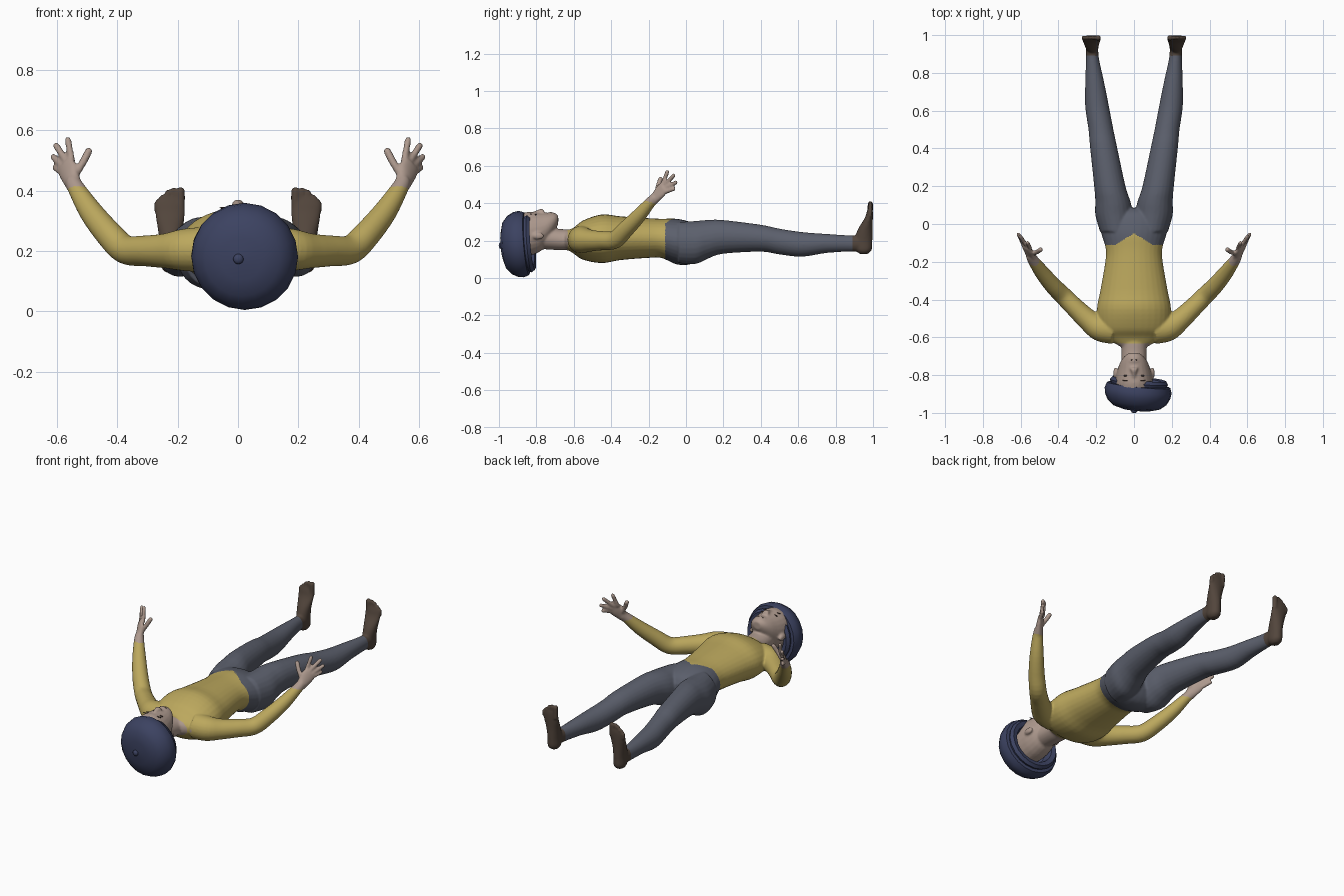
import bpy, bmesh, math
from mathutils import Vector, Matrix

if "Cube" in bpy.data.objects:
    bpy.data.objects.remove(bpy.data.objects["Cube"])

X, Y, Z = Vector((1, 0, 0)), Vector((0, 1, 0)), Vector((0, 0, 1))


def material(name, rgb):
    m = bpy.data.materials.new(name)
    m.diffuse_color = (*rgb, 1)
    m.use_nodes = True
    m.node_tree.nodes["Principled BSDF"].inputs["Base Color"].default_value = m.diffuse_color
    return m


def spline(rows, sub):
    # smooth in-between stations (Catmull-Rom)
    out = []
    for i in range(len(rows) - 1):
        p0, p1 = rows[max(i - 1, 0)], rows[i]
        p2, p3 = rows[i + 1], rows[min(i + 2, len(rows) - 1)]
        for k in range(sub):
            t = k / sub
            out.append([b + .5 * t * (c - a + t * (2*a - 5*b + 4*c - d + t * (3*(b - c) + d - a)))
                        for a, b, c, d in zip(p0, p1, p2, p3)])
    return out + [rows[-1]]


def tube(bm, rows, side=X, axis=None, sides=24, sub=4, caps=True):
    # loft of elliptical rings; each row is x, y, z, half width, half depth
    rows = spline(rows, sub)
    pts = [Vector(r[:3]) for r in rows]
    rings = []
    for i, r in enumerate(rows):
        t = axis or (pts[min(i + 1, len(pts) - 1)] - pts[max(i - 1, 0)])
        t = t.normalized()
        s = (side - t * side.dot(t)).normalized()
        w = t.cross(s)
        rings.append([bm.verts.new(pts[i] + s * r[3] * math.cos(a) + w * r[4] * math.sin(a))
                      for a in (2 * math.pi * k / sides for k in range(sides))])
    for a, b in zip(rings, rings[1:]):
        for k in range(sides):
            j = (k + 1) % sides
            bm.faces.new((a[k], a[j], b[j], b[k]))
    if caps:
        bm.faces.new(rings[0])
        bm.faces.new(rings[-1])


def ball(bm, loc, size):
    bmesh.ops.create_uvsphere(bm, u_segments=16, v_segments=10, radius=1,
                              matrix=Matrix.Translation(loc) @ Matrix.Diagonal((*size, 1)))


def digit(bm, pts, r):
    # finger or toe with a rounded tip
    tube(bm, [(*p, r, r) for p in pts], side=Vector((.9, -.3, .1)), sides=12, sub=3)
    ball(bm, pts[-1], (r, r, r))


def make(name, bm, mats):
    bmesh.ops.recalc_face_normals(bm, faces=bm.faces)
    me = bpy.data.meshes.new(name)
    bm.to_mesh(me)
    bm.free()
    ob = bpy.data.objects.new(name, me)
    bpy.context.collection.objects.link(ob)
    for m in mats:
        me.materials.append(m)
    return ob


def smooth(ob, angle=50):
    bpy.ops.object.select_all(action='DESELECT')
    ob.select_set(True)
    bpy.context.view_layer.objects.active = ob
    bpy.ops.object.shade_smooth_by_angle(angle=math.radians(angle))


skin = material("skin", (.42, .32, .27))
shirt = material("shirt", (.5, .39, .11))
trousers = material("trousers", (.105, .115, .15))
footwear = material("footwear", (.085, .06, .045))
felt = material("felt", (.045, .055, .12))
dark = material("dark", (.08, .05, .04))

bm = bmesh.new()

# leg
tube(bm, [(.09, -.04, .19, .09, .11), (.105, .05, .19, .1, .115), (.112, .12, .208, .093, .103),
          (.128, .2, .22, .083, .09), (.16, .4, .213, .072, .072), (.175, .5, .195, .066, .069),
          (.195, .62, .18, .063, .066), (.208, .75, .185, .05, .051), (.22, .88, .185, .034, .043),
          (.222, .95, .185, .033, .045)], axis=Y)
# foot and toes
tube(bm, [(.222, .95, .128, .018, .02), (.222, .95, .15, .034, .043), (.222, .948, .2, .035, .048),
          (.224, .958, .26, .04, .039), (.225, .977, .32, .049, .022), (.226, .983, .355, .05, .016),
          (.226, .985, .372, .044, .012)], axis=Z)
for x, top, r in ((.19, .397, .015), (.213, .4, .011), (.232, .392, .011), (.25, .376, .011), (.267, .356, .011)):
    digit(bm, [(x, .984, .33), (x, .986, top)], r)

# arm
tube(bm, [(.11, -.56, .205, .075, .075), (.18, -.55, .203, .07, .07), (.24, -.51, .2, .058, .058),
          (.31, -.445, .2, .051, .051), (.375, -.38, .205, .048, .048), (.43, -.325, .258, .045, .045),
          (.488, -.255, .33, .039, .039), (.535, -.19, .405, .029, .029), (.55, -.163, .432, .027, .024)], side=Z)
# palm, fingers, thumb
tube(bm, [(.54, -.18, .41, .027, .024), (.553, -.155, .44, .034, .02), (.563, -.135, .465, .04, .017),
          (.574, -.117, .487, .036, .013)], side=Vector((-.6, -.43, .68)))
for base, tip in (((.55, -.128, .495), (.564, -.1, .567)), ((.566, -.119, .492), (.602, -.066, .548)),
                  ((.578, -.112, .478), (.612, -.055, .511)), ((.585, -.112, .46), (.605, -.066, .476))):
    digit(bm, [base, tip], .0115)
digit(bm, [(.545, -.155, .445), (.517, -.15, .488), (.495, -.136, .53)], .013)
# ear
ball(bm, (.098, -.79, .225), (.012, .032, .019))

# mirror the side parts
dup = bmesh.ops.duplicate(bm, geom=bm.verts[:] + bm.edges[:] + bm.faces[:])["geom"]
bmesh.ops.scale(bm, vec=(-1, 1, 1), verts=[g for g in dup if isinstance(g, bmesh.types.BMVert)])

# torso
tube(bm, [(0, -.645, .205, .08, .045), (0, -.6, .2, .15, .07), (0, -.55, .203, .187, .105),
          (0, -.45, .21, .196, .13), (0, -.35, .213, .178, .117), (0, -.2, .214, .152, .106),
          (0, -.13, .212, .15, .105), (0, -.05, .195, .173, .122), (0, .02, .187, .188, .114),
          (0, .06, .19, .15, .09), (0, .085, .195, .07, .05)], axis=Y, sides=32)
# neck and head
tube(bm, [(0, -.6, .2, .085, .06), (0, -.64, .205, .07, .056), (0, -.68, .206, .066, .057),
          (0, -.77, .215, .066, .06)], axis=Y)
tube(bm, [(0, -.683, .312, .025, .022), (0, -.7, .301, .05, .046), (0, -.73, .276, .072, .073),
          (0, -.77, .25, .087, .1), (0, -.81, .24, .096, .112), (0, -.85, .235, .1, .118),
          (0, -.9, .225, .095, .11), (0, -.94, .22, .055, .065)], axis=Y)
# nose and lips
tube(bm, [(0, -.825, .342, .012, .008), (0, -.79, .354, .013, .012), (0, -.768, .355, .02, .016),
          (0, -.757, .345, .018, .008)], axis=Y)
ball(bm, (0, -.726, .343), (.027, .007, .011))
ball(bm, (0, -.714, .342), (.023, .007, .011))

# fuse into one smooth body
body = make("body", bm, [])
rm = body.modifiers.new("fuse", 'REMESH')
rm.mode = 'VOXEL'
rm.voxel_size = .006
sm = body.modifiers.new("soften", 'SMOOTH')
sm.factor, sm.iterations = .5, 5
fused = bpy.data.meshes.new_from_object(body.evaluated_get(bpy.context.evaluated_depsgraph_get()))
body.modifiers.clear()
body.data = fused
fused.name = "body"
for m in (skin, shirt, trousers, footwear):
    fused.materials.append(m)


def region(c):
    x, y, z = abs(c.x), c.y, c.z
    if y > .89:
        return 3
    if x > .3 and y < 0:
        return 0 if z + .3 * (y + .19) > .405 else 1
    dip = .06 * max(0, 1 - x / .1) if z > .25 else 0
    if y > -.11 + dip:
        return 2
    return 0 if y < -.632 else 1


for p in fused.polygons:
    p.material_index = region(p.center)
smooth(body, 80)

# closed eyes and mouth line
bm = bmesh.new()
for s in (-1, 1):
    ball(bm, (s * .043, -.803, .339), (.014, .004, .004))
    ball(bm, (s * .043, -.828, .343), (.018, .003, .003))
ball(bm, (0, -.72, .349), (.022, .002, .003))
smooth(make("face_lines", bm, [dark]))

# beret, turned around a tilted axis
centre, axis = Vector((.02, -.9, .18)), Vector((-.1, -1, -.08)).normalized()
profile = [(.001, .088), (.07, .085), (.125, .07), (.156, .045), (.174, .01), (.178, -.02), (.168, -.048),
           (.15, -.05), (.155, -.064), (.142, -.082), (.116, -.076), (.1, -.03)]
bm = bmesh.new()
tube(bm, [(*(centre + axis * h), r, r) for r, h in profile], axis=axis, sides=20, sub=1, caps=False)
smooth(make("beret", bm, [felt]))
bm = bmesh.new()
ball(bm, centre + axis * .09 + Vector((-.01, 0, 0)), (.017, .012, .017))
smooth(make("beret_stem", bm, [felt]))
